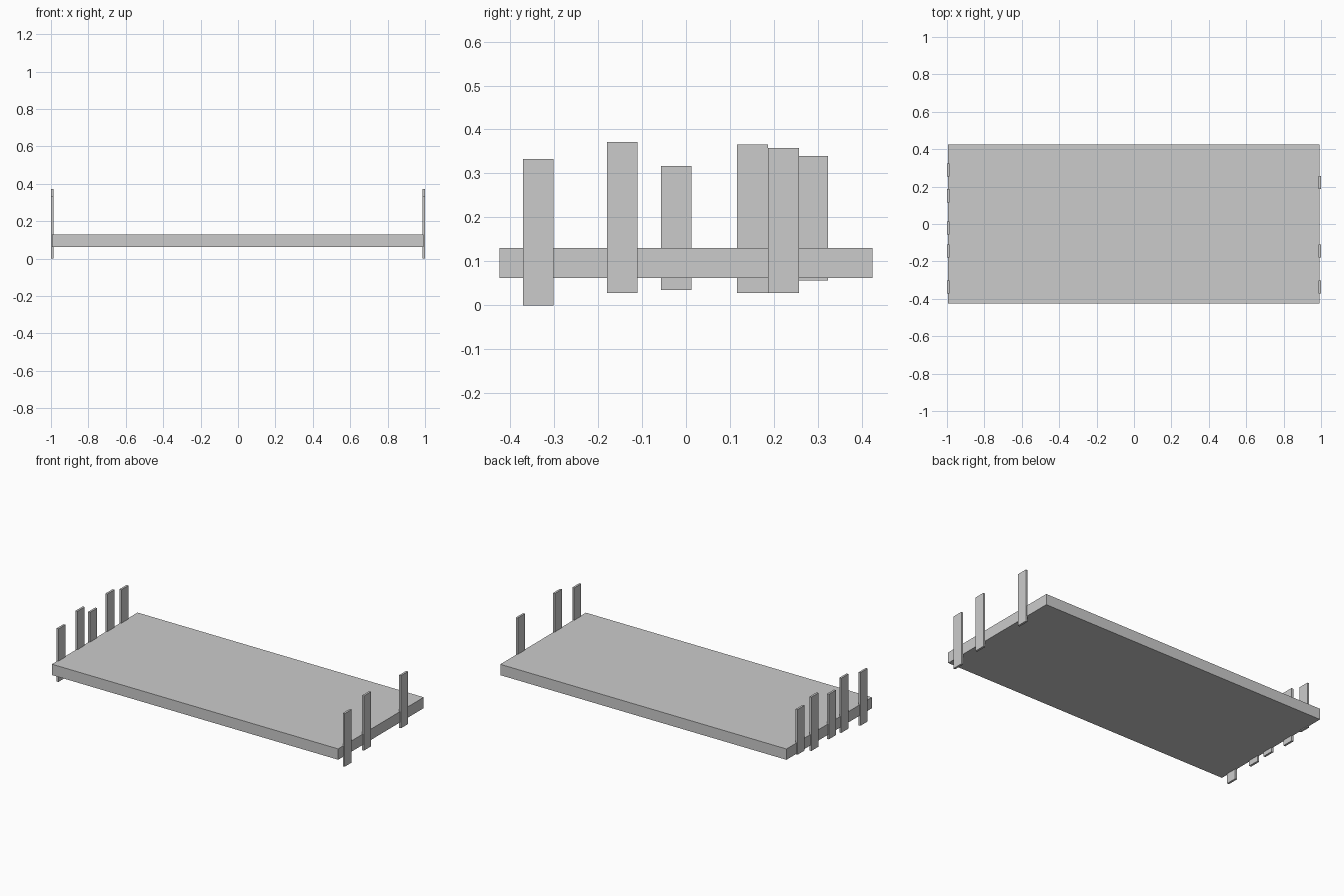
import bpy

if "Cube" in bpy.data.objects:
    bpy.data.objects.remove(bpy.data.objects["Cube"])


def box(name, lo, hi):
    """Axis-aligned box between two corners."""
    bpy.ops.mesh.primitive_cube_add(size=1)
    ob = bpy.context.object
    ob.name = name
    ob.scale = [h - l for l, h in zip(lo, hi)]
    ob.location = [(h + l) / 2 for l, h in zip(lo, hi)]
    bpy.ops.object.transform_apply(location=True, rotation=True, scale=True)
    return ob


# Flat deck
box("deck", (-0.994, -0.424, 0.062), (0.992, 0.424, 0.13))

# Upright slats on each end: (y centre, z bottom, z top)
WIDTH, THICK = 0.07, 0.013
shared = [(-0.336, 0.0, 0.333), (-0.145, 0.028, 0.371)]
left = shared + [(-0.022, 0.035, 0.317), (0.151, 0.028, 0.366), (0.288, 0.057, 0.34)]
right = shared + [(0.222, 0.028, 0.358)]

for side, x0, slats in (("left", -1.0, left), ("right", 1.0 - THICK, right)):
    for i, (y, z0, z1) in enumerate(slats, 1):
        box(f"{side}_slat_{i}", (x0, y - WIDTH / 2, z0), (x0 + THICK, y + WIDTH / 2, z1))
